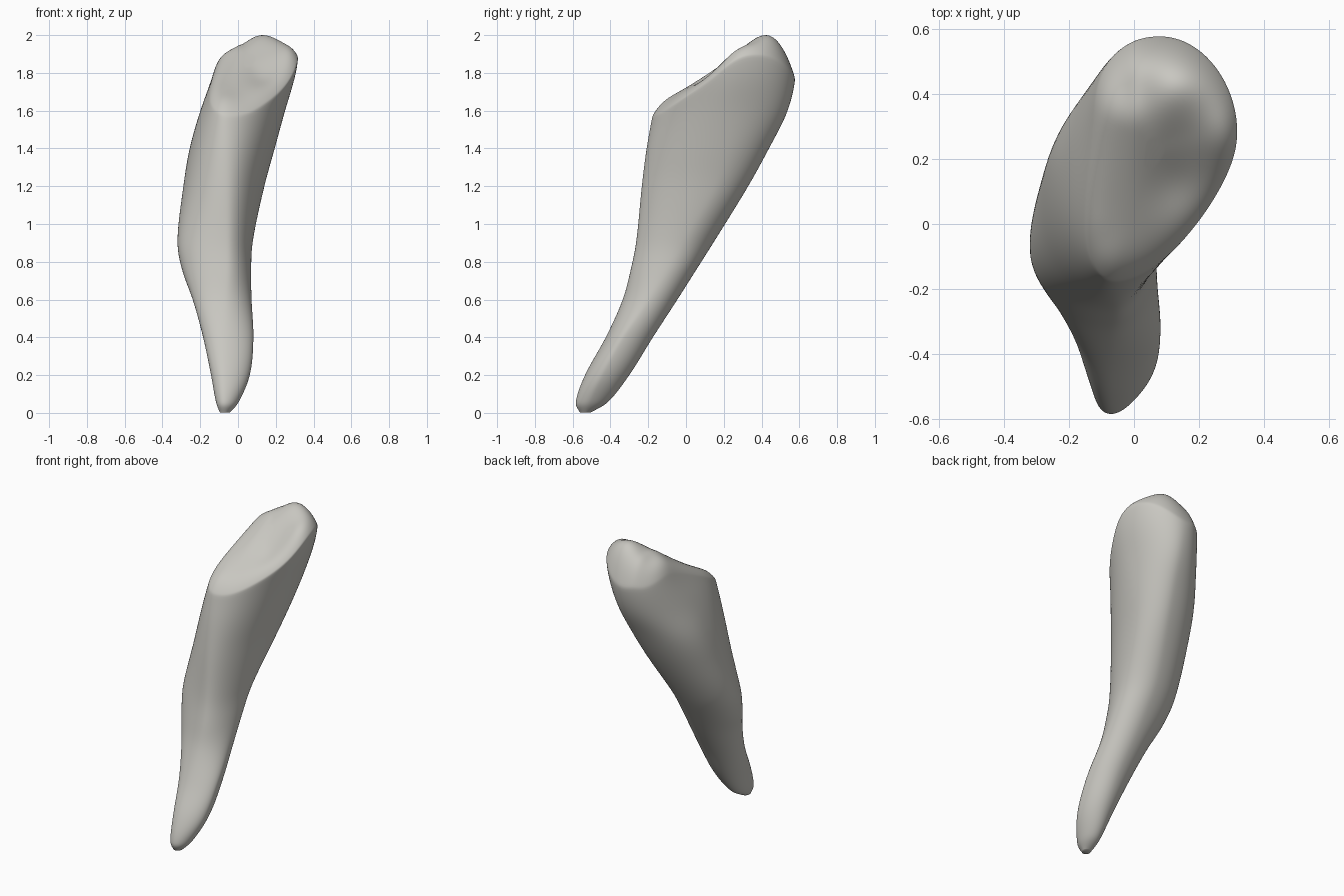
import bpy, bmesh
from math import sin, cos, pi, exp

cube = bpy.data.objects.get("Cube")
if cube:
    bpy.data.objects.remove(cube, do_unlink=True)

# Cross-sections: height, left/right x, front/back y,
# then x of the front and back ridges, y of the two side extremes
SECTIONS = [
    (0.00, -0.095, -0.045, -0.56, -0.51, -0.07, -0.07, -0.54, -0.53),
    (0.05, -0.115, 0.00, -0.585, -0.42, -0.07, -0.06, -0.53, -0.51),
    (0.20, -0.143, 0.063, -0.535, -0.30, -0.07, -0.04, -0.45, -0.44),
    (0.40, -0.185, 0.082, -0.425, -0.175, -0.07, -0.04, -0.33, -0.33),
    (0.60, -0.24, 0.072, -0.335, -0.045, -0.07, -0.06, -0.23, -0.19),
    (0.75, -0.295, 0.07, -0.295, 0.05, -0.06, -0.07, -0.14, -0.10),
    (0.90, -0.322, 0.077, -0.265, 0.145, -0.06, -0.07, -0.07, -0.02),
    (1.20, -0.29, 0.14, -0.235, 0.33, -0.06, 0.00, 0.08, 0.15),
    (1.40, -0.257, 0.195, -0.21, 0.44, -0.06, 0.04, 0.16, 0.21),
    (1.60, -0.20, 0.25, -0.175, 0.54, -0.06, 0.07, 0.19, 0.23),
    (1.80, -0.13, 0.308, -0.15, 0.583, -0.05, 0.08, 0.32, 0.25),
    (2.00, -0.085, 0.335, -0.13, 0.57, -0.04, 0.09, 0.38, 0.27),
]
COLUMNS, RINGS, CAP_RINGS = 96, 90, 24


def section(z):
    """Smoothly interpolated cross-section values at height z."""
    z = min(max(z, 0), 1.999)
    i = max(k for k in range(len(SECTIONS) - 1) if SECTIONS[k][0] <= z)
    a, b = SECTIONS[i], SECTIONS[i + 1]
    before, after = SECTIONS[max(i - 1, 0)], SECTIONS[min(i + 2, len(SECTIONS) - 1)]
    h = b[0] - a[0]
    t = (z - a[0]) / h
    out = []
    for p, q, r, s in zip(before[1:], a[1:], b[1:], after[1:]):
        m = (r - p) / (b[0] - before[0]) * h
        n = (s - q) / (after[0] - a[0]) * h
        out.append(q + t * m + t * t * (3 * (r - q) - 2 * m - n)
                   + t ** 3 * (2 * (q - r) + m + n))
    return out


def wall(z, turn):
    """Point on the side wall; turn runs 0 to 4 quarters from +x."""
    x0, x1, y0, y1, xf, xb, yl, yr = section(z)
    quarter = int(turn) % 4
    t = (turn - int(turn)) * pi / 2
    if quarter in (1, 3):
        t = pi / 2 - t
    cx, ay = (x1, yr) if quarter in (0, 3) else (x0, yl)
    cy, bx = (y1, xb) if quarter < 2 else (y0, xf)
    flat = (1.0, 0.95, 0.97, 1.1)[quarter]
    return (cx + (bx - cx) * (1 - cos(t) ** flat),
            cy + (ay - cy) * (1 - sin(t) ** flat))


def bump(x, y, cx, cy, width):
    return exp(-((x - cx) ** 2 + (y - cy) ** 2) / width ** 2)


def crown(x, y):
    """Height of the slanted, slightly lumpy top."""
    z = 1.72 + 0.68 * y - 3.4 * max(0, y - 0.30) ** 2
    z -= 1.5 * max(0, -x) * max(0, y)
    z += 0.055 * bump(x, y, 0.13, 0.45, 0.11)
    z += 0.03 * bump(x, y, 0.28, 0.26, 0.08)
    z += 0.025 * bump(x, y, -0.08, -0.13, 0.09)
    z -= 0.025 * bump(x, y, 0.0, 0.42, 0.07)
    return z - 0.025 * bump(x, y, 0.13, 0.12, 0.09)


def edge_drop(y):
    """Rounding at the rim, larger toward the back."""
    return 0.045 + 0.13 * max(0, y - 0.2)


bm = bmesh.new()

# Height of the rim above each column
rim = []
for c in range(COLUMNS):
    turn, z = 4 * c / COLUMNS, 1.7
    for _ in range(30):
        x, y = wall(z, turn)
        z = 0.5 * z + 0.5 * (crown(x, y) - edge_drop(y))
    rim.append((turn, z))

# Side wall from the tip to the rim
rings = []
for r in range(RINGS + 1):
    level = (r / RINGS) ** 1.4
    rings.append([bm.verts.new((*wall(z * level, turn), z * level)) for turn, z in rim])

# Rounded top, closing in on its middle
mid_x, mid_y = 0.06, 0.22
for r in range(1, CAP_RINGS):
    s = cos(pi / 2 * r / CAP_RINGS)
    ring = []
    for v in rings[RINGS]:
        x = mid_x + (v.co.x - mid_x) * s
        y = mid_y + (v.co.y - mid_y) * s
        ring.append(bm.verts.new((x, y, crown(x, y) - edge_drop(v.co.y) * s ** 8)))
    rings.append(ring)

for low, high in zip(rings, rings[1:]):
    for c in range(COLUMNS):
        d = (c + 1) % COLUMNS
        bm.faces.new((low[c], low[d], high[d], high[c]))
bm.faces.new(rings[0][::-1])
bm.faces.new(rings[-1])
bmesh.ops.recalc_face_normals(bm, faces=bm.faces)

mesh = bpy.data.meshes.new("curved_tapered_body")
bm.to_mesh(mesh)
bm.free()
body = bpy.data.objects.new("curved_tapered_body", mesh)
bpy.context.collection.objects.link(body)

# Soften the ridges
soften = body.modifiers.new("soften", 'SMOOTH')
soften.factor = 0.5
soften.iterations = 14

# Warm grey surface
color = (0.58, 0.57, 0.53, 1)
mat = bpy.data.materials.new("warm_grey")
mat.use_nodes = True
mat.diffuse_color = color
mat.node_tree.nodes["Principled BSDF"].inputs["Base Color"].default_value = color
mesh.materials.append(mat)

bpy.context.view_layer.objects.active = body
body.select_set(True)
bpy.ops.object.shade_smooth()
